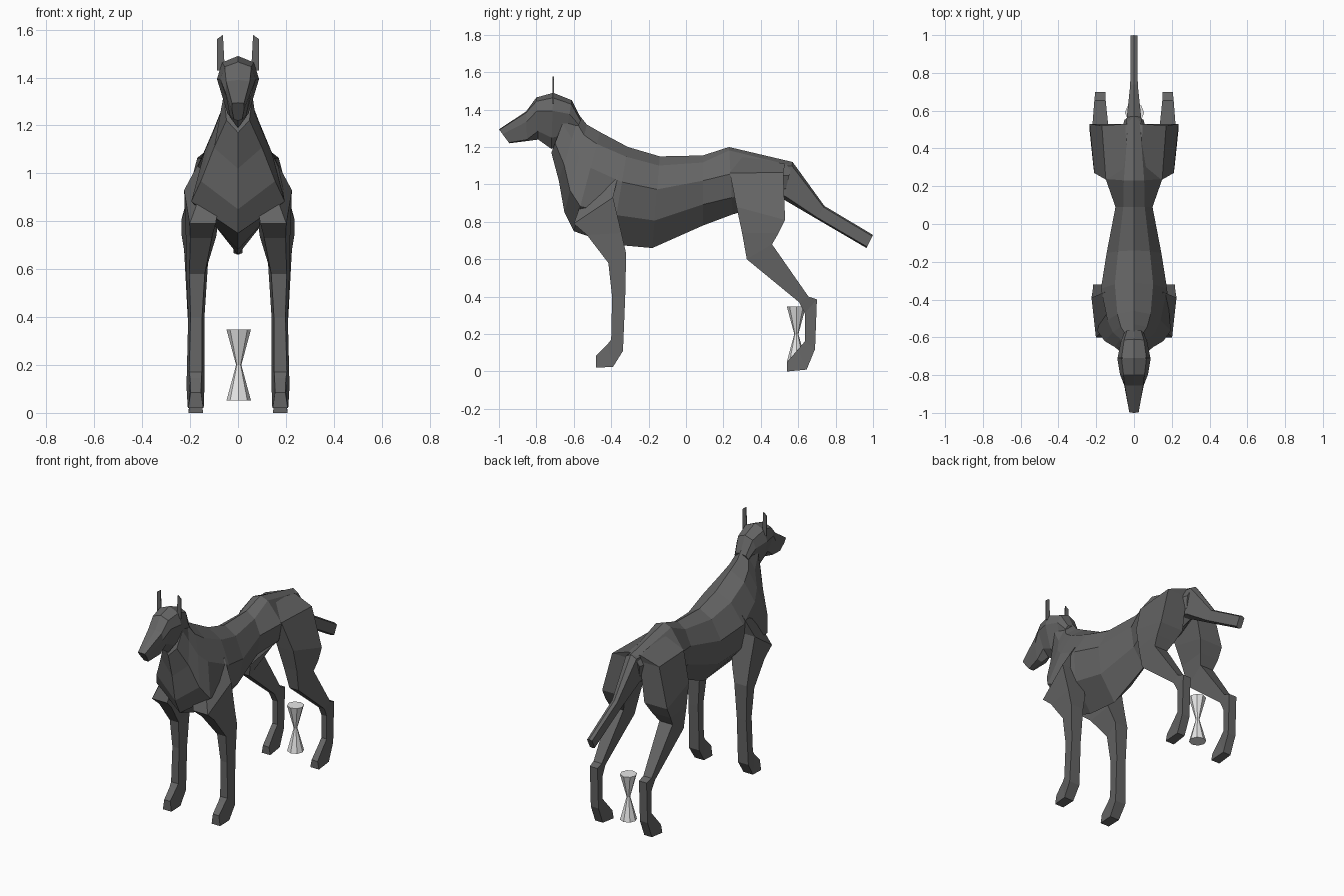
import bpy, bmesh
from mathutils import Vector

if "Cube" in bpy.data.objects:
    bpy.data.objects.remove(bpy.data.objects["Cube"], do_unlink=True)


def material(name, value):
    mat = bpy.data.materials.new(name)
    mat.use_nodes = True
    colour = (value, value, value, 1)
    mat.diffuse_color = colour
    mat.node_tree.nodes["Principled BSDF"].inputs["Base Color"].default_value = colour
    return mat


coat = material("dark grey coat", 0.13)
pale = material("pale grey", 0.8)


def loft(name, rings, mat):
    """Skin a closed tube through rings of points and cap both ends."""
    bm = bmesh.new()
    loops = [[bm.verts.new(p) for p in ring] for ring in rings]
    n = len(loops[0])
    for a, b in zip(loops, loops[1:]):
        for i in range(n):
            j = (i + 1) % n
            bm.faces.new((a[i], a[j], b[j], b[i]))
    bm.faces.new(loops[0])
    bm.faces.new(loops[-1])
    bmesh.ops.recalc_face_normals(bm, faces=bm.faces)
    mesh = bpy.data.meshes.new(name)
    bm.to_mesh(mesh)
    bm.free()
    mesh.materials.append(mat)
    obj = bpy.data.objects.new(name, mesh)
    bpy.context.collection.objects.link(obj)
    return obj


def section(top, bottom, width, shape):
    """Symmetric ring: shape lists (share of width, share of the way down)."""
    a, b = Vector((0, *top)), Vector((0, *bottom))
    side = [a.lerp(b, t) + Vector((width * w, 0, 0)) for w, t in shape]
    other = [Vector((-p.x, p.y, p.z)) for p in reversed(side)]
    return [a] + side + [b] + other


def limb(name, rings):
    """Pair of legs; each ring is front point, back point, inner x, outer x."""
    for label, s in (("left", 1), ("right", -1)):
        loops = []
        for (fy, fz), (by, bz), x0, x1 in rings:
            e = (x1 - x0) * 0.15
            loops.append([(s * (x0 + e), fy, fz), (s * (x1 - e), fy, fz),
                          (s * x1, by, bz), (s * x0, by, bz)])
        loft(f"{label}_{name}", loops, coat)


# Torso and neck, from rump to throat
rump = [(0.36, 0.05), (1, 0.4), (0.8, 0.75)]
barrel = [(0.58, 0.1), (1, 0.36), (0.8, 0.7)]
chest = [(0.45, 0.12), (0.72, 0.36), (1, 0.75)]
throat = [(0.65, 0.1), (1, 0.4), (0.8, 0.8)]
torso = [
    ((0.57, 1.12), (0.52, 0.92), 0.05, barrel),
    ((0.23, 1.20), (0.25, 0.84), 0.15, rump),
    ((0.09, 1.155), (0.09, 0.78), 0.098, barrel),
    ((-0.14, 1.15), (-0.18, 0.66), 0.145, barrel),
    ((-0.31, 1.20), (-0.40, 0.68), 0.175, barrel),
    ((-0.46, 1.28), (-0.60, 0.75), 0.195, chest),
    ((-0.53, 1.32), (-0.65, 0.85), 0.155, chest),
    ((-0.57, 1.37), (-0.68, 1.02), 0.1, chest),
    ((-0.62, 1.43), (-0.72, 1.17), 0.06, throat),
]
loft("torso", [section(*r) for r in torso], coat)

# Head and muzzle
skull = [(0.75, 0.09), (1, 0.32), (0.5, 0.8)]
muzzle = [(0.95, 0.04), (1, 0.35), (0.65, 0.95)]
head = [
    ((-0.56, 1.35), (-0.60, 1.25), 0.05, skull),
    ((-0.61, 1.45), (-0.65, 1.22), 0.07, skull),
    ((-0.71, 1.49), (-0.72, 1.19), 0.088, skull),
    ((-0.80, 1.465), (-0.79, 1.24), 0.074, skull),
    ((-0.855, 1.39), (-0.85, 1.232), 0.052, muzzle),
    ((-1.0, 1.295), (-0.945, 1.22), 0.026, muzzle),
]
loft("head", [section(*r) for r in head], coat)

# Tail
boxy = [(1, 0.1), (1, 0.9)]
tail = [
    ((0.45, 1.12), (0.46, 0.94), 0.045),
    ((0.57, 1.12), (0.53, 0.915), 0.038),
    ((0.74, 0.885), (0.70, 0.815), 0.02),
    ((1.0, 0.73), (0.965, 0.66), 0.018),
]
loft("tail", [section(*r, boxy) for r in tail], coat)

# Upright thin ears
for label, s in (("left", 1), ("right", -1)):
    outline = [(0.055, 1.43), (0.088, 1.43), (0.088, 1.56), (0.063, 1.578)]
    loft(f"{label}_ear", [[(s * x, y, z) for x, z in outline]
                          for y in (-0.713, -0.707)], coat)

# Front legs, shoulder to toe
limb("front_leg", [
    ((-0.54, 0.96), (-0.36, 1.06), 0.05, 0.155),
    ((-0.60, 0.79), (-0.39, 0.93), 0.07, 0.225),
    ((-0.53, 0.73), (-0.345, 0.74), 0.09, 0.218),
    ((-0.415, 0.58), (-0.32, 0.63), 0.125, 0.217),
    ((-0.395, 0.40), (-0.325, 0.40), 0.14, 0.208),
    ((-0.40, 0.17), (-0.337, 0.11), 0.14, 0.215),
    ((-0.42, 0.145), (-0.39, 0.025), 0.143, 0.21),
    ((-0.48, 0.085), (-0.48, 0.02), 0.145, 0.207),
])

# Hind legs, hip to toe
limb("hind_leg", [
    ((0.25, 1.165), (0.53, 1.11), 0.0, 0.045),
    ((0.235, 1.06), (0.52, 1.065), 0.03, 0.17),
    ((0.27, 0.88), (0.53, 0.81), 0.07, 0.235),
    ((0.30, 0.74), (0.495, 0.74), 0.10, 0.235),
    ((0.325, 0.60), (0.46, 0.68), 0.13, 0.225),
    ((0.605, 0.37), (0.655, 0.40), 0.15, 0.21),
    ((0.635, 0.31), (0.70, 0.385), 0.15, 0.205),
    ((0.635, 0.16), (0.69, 0.12), 0.15, 0.205),
    ((0.60, 0.12), (0.645, 0.01), 0.15, 0.205),
    ((0.54, 0.05), (0.54, 0.0), 0.145, 0.207),
])

# Pale hourglass-shaped piece between the hind feet
for label, z, r1, r2 in (("lower", 0.126, 0.051, 0.011), ("upper", 0.274, 0.011, 0.051)):
    bpy.ops.mesh.primitive_cone_add(vertices=8, radius1=r1, radius2=r2,
                                    depth=0.148, location=(0.003, 0.59, z))
    cone = bpy.context.object
    cone.name = f"{label}_hourglass"
    cone.data.materials.append(pale)
